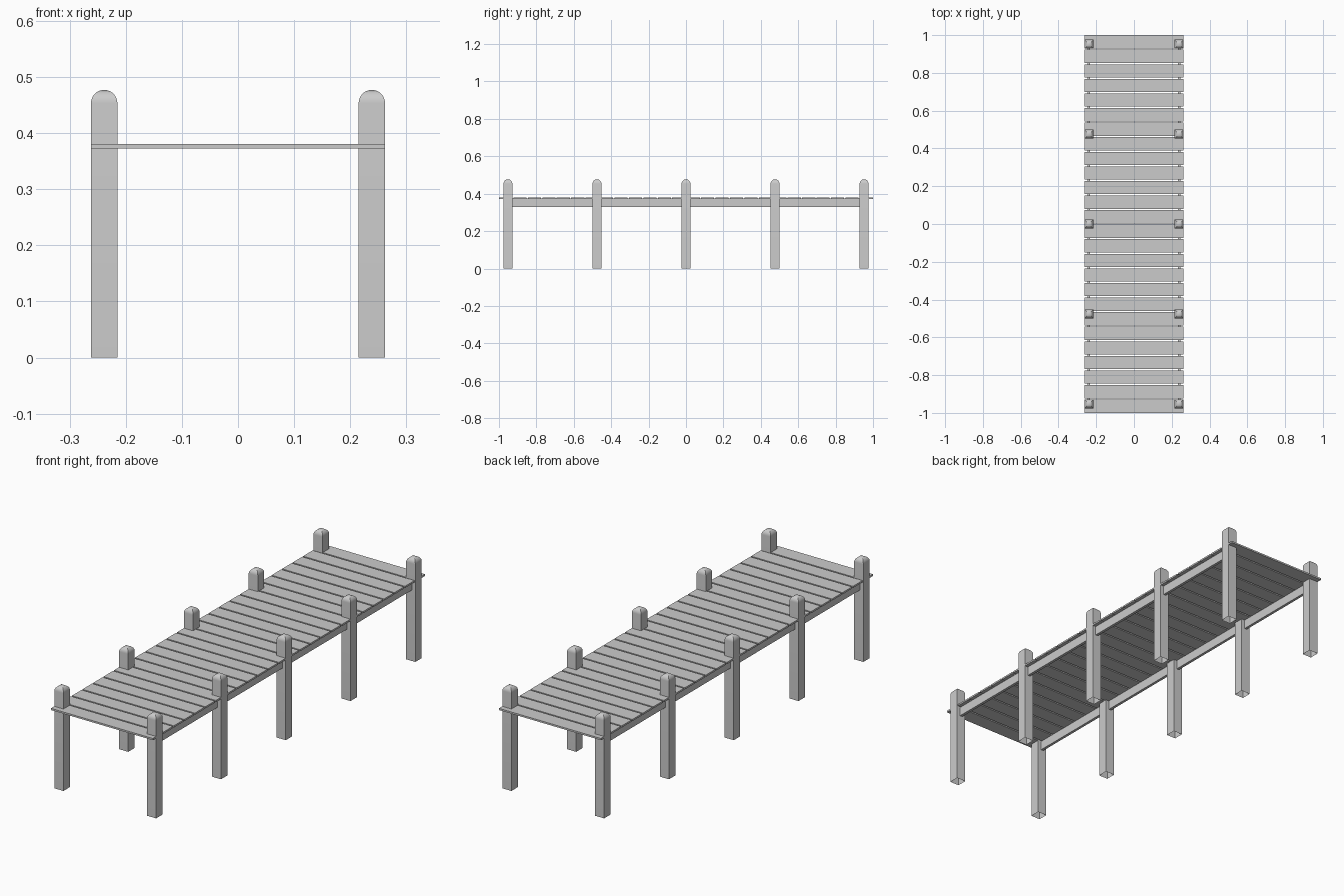
import bpy, bmesh, math

if "Cube" in bpy.data.objects:
    bpy.data.objects.remove(bpy.data.objects["Cube"])

POST = 0.0235          # post half width
POST_X = 0.2385
DECK_TOP, DECK_BOTTOM = 0.381, 0.373
TOP = 0.477


def box(name, centre, size):
    bm = bmesh.new()
    bmesh.ops.create_cube(bm, size=1)
    for v in bm.verts:
        v.co = [c * s for c, s in zip(v.co, size)]
    mesh = bpy.data.meshes.new(name)
    bm.to_mesh(mesh)
    bm.free()
    ob = bpy.data.objects.new(name, mesh)
    ob.location = centre
    bpy.context.collection.objects.link(ob)
    return ob


# Post mesh: square rings shrinking along a quarter circle, open underneath
def post_mesh(steps=8):
    bm = bmesh.new()
    rings = [(POST, 0)]
    for i in range(steps):
        a = i / steps * math.pi / 2
        rings.append((POST * math.cos(a), TOP - POST + POST * math.sin(a)))
    corners = [(-1, -1), (1, -1), (1, 1), (-1, 1)]
    loops = [[bm.verts.new((x * r, y * r, z)) for x, y in corners] for r, z in rings]
    for a, b in zip(loops, loops[1:]):
        for i in range(4):
            j = (i + 1) % 4
            bm.faces.new((a[i], a[j], b[j], b[i]))
    tip = bm.verts.new((0, 0, TOP))
    for i in range(4):
        bm.faces.new((loops[-1][i], loops[-1][(i + 1) % 4], tip))
    mesh = bpy.data.meshes.new("post")
    bm.to_mesh(mesh)
    bm.free()
    return mesh


# Posts in two rows of five
mesh = post_mesh()
for side in (-1, 1):
    for k in range(-2, 3):
        ob = bpy.data.objects.new("post", mesh)
        ob.location = (side * POST_X, k * 0.476, 0)
        bpy.context.collection.objects.link(ob)

bpy.ops.object.select_all(action='DESELECT')
ob.select_set(True)
bpy.context.view_layer.objects.active = ob
bpy.ops.object.shade_smooth_by_angle(angle=math.radians(30))

# Long beams under the deck, running through the posts
for side in (-1, 1):
    box("side_beam", (side * POST_X, 0, (0.33 + DECK_BOTTOM) / 2),
        (0.013, 1.904, DECK_BOTTOM - 0.33))

# Deck planks
COUNT, GAP = 26, 0.007
width = (2 - (COUNT - 1) * GAP) / COUNT
for i in range(COUNT):
    y = -1 + width / 2 + i * (width + GAP)
    box("deck_plank", (0, y, (DECK_TOP + DECK_BOTTOM) / 2),
        (0.524, width, DECK_TOP - DECK_BOTTOM))
